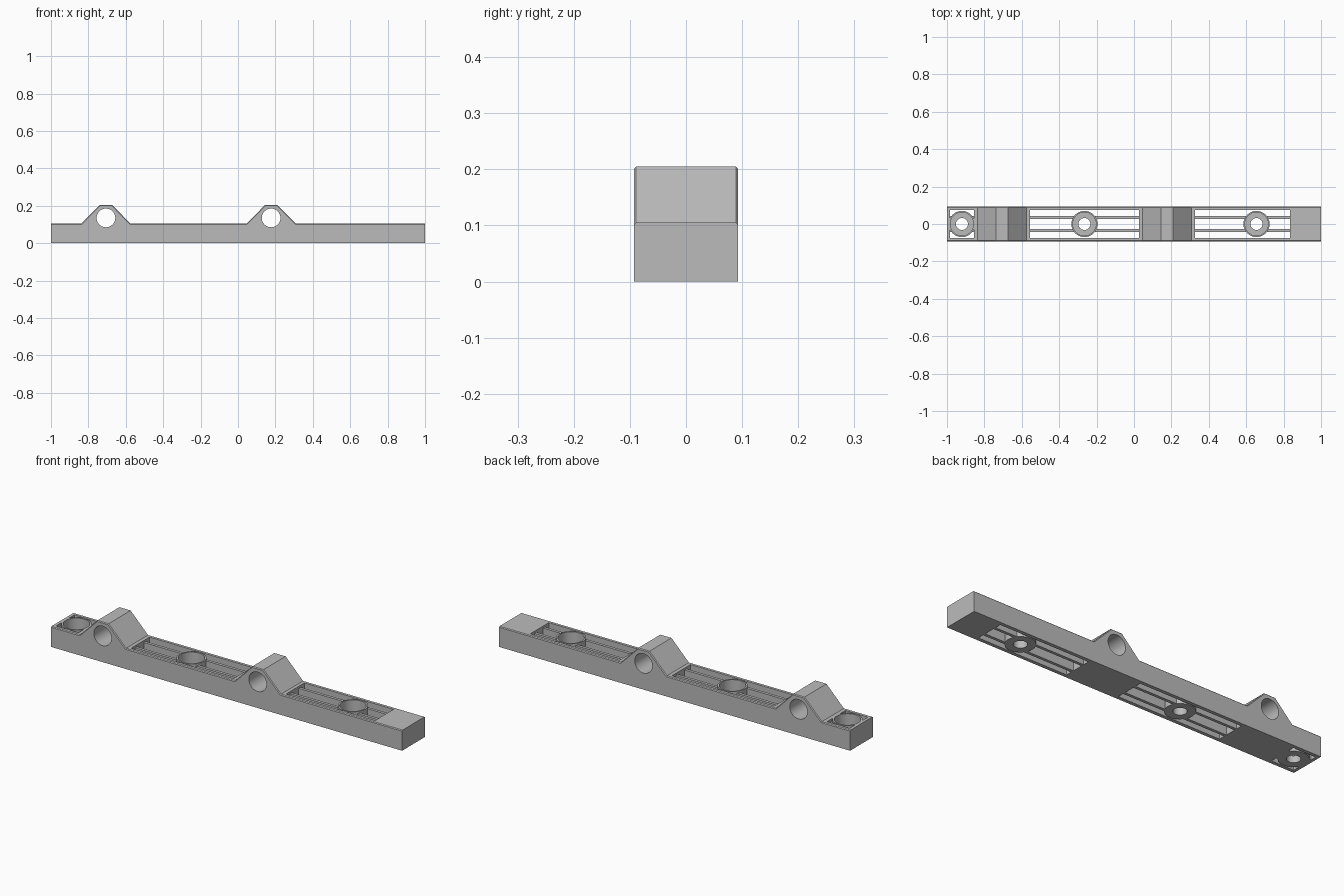
import bpy, bmesh

cube = bpy.data.objects.get("Cube")
if cube:
    bpy.data.objects.remove(cube, do_unlink=True)

HALF_Y, DECK, PEAK = 0.093, 0.105, 0.205
BUMPS = (-0.706, 0.177)
BOLTS = (-0.92, -0.265, 0.655)
BAYS = ((-0.984, -0.856), (-0.556, 0.027), (0.326, 0.834))

grey = bpy.data.materials.new("plain grey")
grey.use_nodes = True
grey.diffuse_color = (0.5, 0.5, 0.5, 1)
grey.node_tree.nodes["Principled BSDF"].inputs["Base Color"].default_value = (0.5, 0.5, 0.5, 1)


def finish(name, bm):
    bmesh.ops.recalc_face_normals(bm, faces=bm.faces)
    mesh = bpy.data.meshes.new(name)
    bm.to_mesh(mesh)
    bm.free()
    mesh.materials.append(grey)
    obj = bpy.data.objects.new(name, mesh)
    bpy.context.collection.objects.link(obj)
    return obj


def box(x0, x1, y0, y1, z0, z1):
    bm = bmesh.new()
    bmesh.ops.create_cube(bm, size=1)
    for v in bm.verts:
        v.co = [lo + (c + 0.5) * (hi - lo)
                for c, lo, hi in zip(v.co, (x0, y0, z0), (x1, y1, z1))]
    return finish("box_cutter", bm)


def cylinder(x, radius, z0, z1):
    bm = bmesh.new()
    bmesh.ops.create_cone(bm, cap_ends=True, segments=48, radius1=radius,
                          radius2=radius, depth=z1 - z0)
    bmesh.ops.translate(bm, verts=bm.verts, vec=(x, 0, (z0 + z1) / 2))
    return finish("round_cutter", bm)


def cut(obj, cutter):
    mod = obj.modifiers.new("cut", "BOOLEAN")
    mod.operation, mod.solver, mod.object = "DIFFERENCE", "EXACT", cutter
    bpy.context.view_layer.objects.active = obj
    bpy.ops.object.modifier_apply(modifier=mod.name)
    bpy.data.objects.remove(cutter, do_unlink=True)


# Bar with two raised humps: side profile extruded across the depth
profile = [(-1, 0), (-1, DECK)]
for x in BUMPS:
    profile += [(x - 0.131, DECK), (x - 0.032, PEAK), (x + 0.032, PEAK), (x + 0.131, DECK)]
profile += [(1, DECK), (1, 0)]
bm = bmesh.new()
side = bm.faces.new([bm.verts.new((x, -HALF_Y, z)) for x, z in profile])
ext = bmesh.ops.extrude_face_region(bm, geom=[side])
bmesh.ops.translate(bm, verts=[g for g in ext["geom"] if isinstance(g, bmesh.types.BMVert)],
                    vec=(0, 2 * HALF_Y, 0))
bmesh.ops.recalc_face_normals(bm, faces=bm.faces)
# Small chamfer along the upper front and back edges
rim = [e for e in bm.edges if all(v.co.z > 0.05 for v in e.verts)
       and e.verts[0].co.y * e.verts[1].co.y > 0]
bmesh.ops.bevel(bm, geom=rim, offset=0.004, segments=1, affect="EDGES")
bar = finish("mounting_bar", bm)

# Open bays: a shallow recess, then through slots that leave ribs and bolt bosses
for (x0, x1), bolt in zip(BAYS, BOLTS):
    cutters = [box(x0, x1, -0.075, 0.075, DECK - 0.01, 0.2)]
    for y0, y1 in ((-0.075, -0.043), (-0.028, 0.028), (0.043, 0.075)):
        cutters.append(box(x0, x1, y0, y1, -0.1, 0.2))
    for cutter in cutters:
        cut(cutter, cylinder(bolt, 0.07, -0.3, 0.4))
        cut(bar, cutter)

# Counterbored bolt holes
for x in BOLTS:
    cut(bar, cylinder(x, 0.062, 0.035, 0.3))
    cut(bar, cylinder(x, 0.032, -0.1, 0.3))

# Cross holes through the humps
for x in BUMPS:
    rod = cylinder(0, 0.05, -0.3, 0.3)
    for v in rod.data.vertices:
        v.co = (v.co.x + x, -v.co.z, v.co.y + 0.135)
    cut(bar, rod)

bpy.ops.object.select_all(action="DESELECT")
bar.select_set(True)
bpy.context.view_layer.objects.active = bar
bpy.ops.object.shade_smooth_by_angle(angle=0.5)
